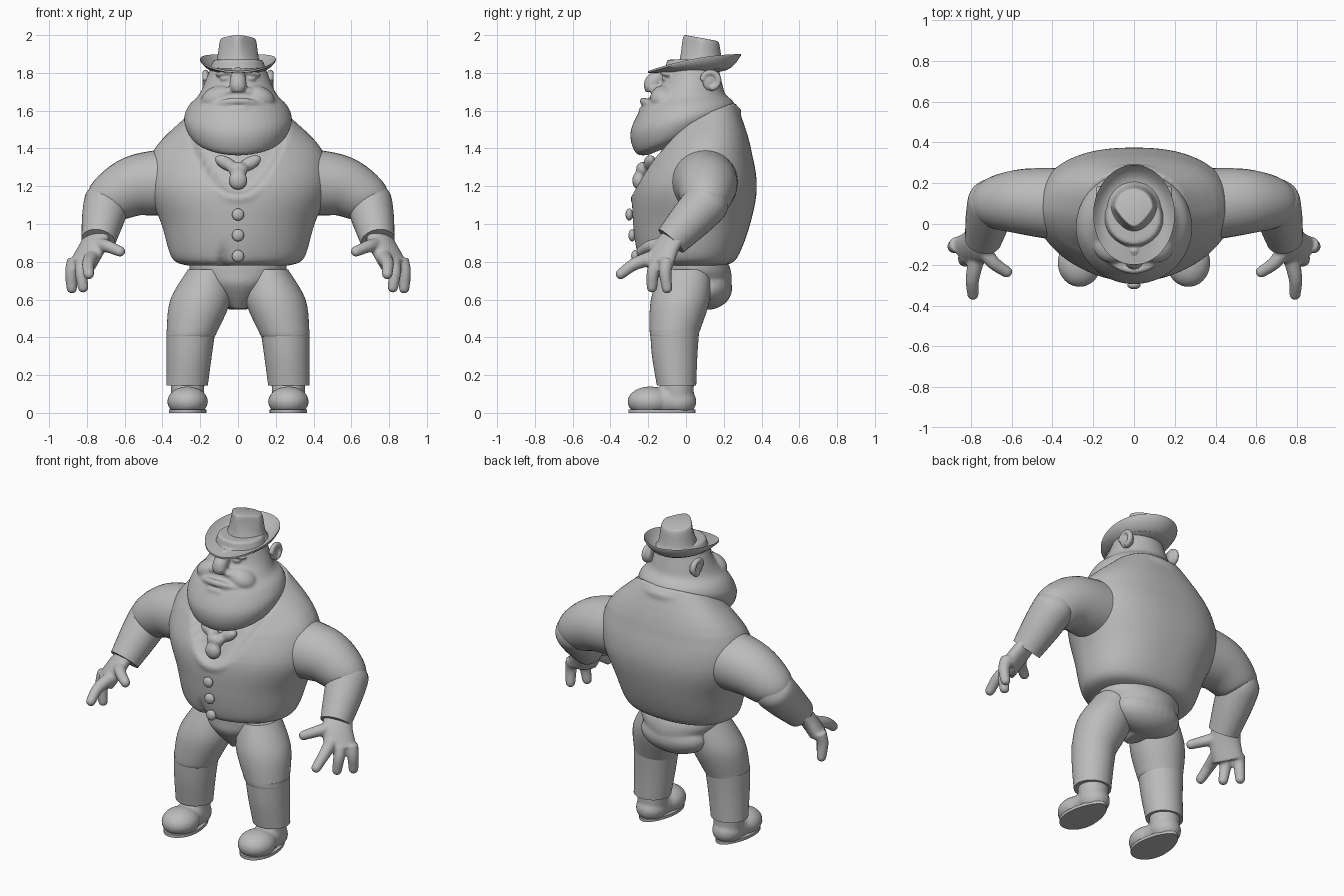
import bpy, bmesh, math
from mathutils import Vector, Matrix, Euler

if "Cube" in bpy.data.objects:
    bpy.data.objects.remove(bpy.data.objects["Cube"], do_unlink=True)

grey = (.5, .5, .5, 1)
clay = bpy.data.materials.new("clay grey")
clay.use_nodes = True
clay.diffuse_color = grey
clay.node_tree.nodes["Principled BSDF"].inputs["Base Color"].default_value = grey


def clamp(value):
    return max(0, min(1, value))


def circle(count):
    angles = [math.tau * i / count for i in range(count)]
    return [(math.cos(a), math.sin(a)) for a in angles]


def spline(rows, steps=5):
    """Smooth a list of equal-length rows by a curve through them."""
    points = [Vector(row) for row in rows]
    padded = [points[0], *points, points[-1]]
    result = []
    for a, b, c, d in zip(padded, padded[1:], padded[2:], padded[3:]):
        for step in range(steps):
            t = step / steps
            slope_b, slope_c, rise = (c - a) / 2, (d - b) / 2, c - b
            result.append(b + t * slope_b + t * t * (3 * rise - 2 * slope_b - slope_c)
                          + t ** 3 * (slope_b + slope_c - 2 * rise))
    return result + [points[-1]]


def skin(bm, rings):
    """Join rings of points into a closed, capped surface."""
    loops = [[bm.verts.new(point) for point in ring] for ring in rings]
    for low, high in zip(loops, loops[1:]):
        for i in range(len(low)):
            bm.faces.new((low[i - 1], low[i], high[i], high[i - 1]))
    bm.faces.new(loops[0])
    bm.faces.new(loops[-1])


def squared(value, power):
    return math.copysign(abs(value) ** power, value)


def loft(bm, rows, lean=lambda z: 0, tilt=lambda z: 0, front=1, back=1, count=48):
    """Upright body from rows of z, y, half width, half depth; front and back
    powers below one square the section off, above one make it pointed."""
    rings = []
    for z, y, width, depth in spline(rows):
        ring = []
        for c, s in circle(count):
            power = back if s > 0 else front
            c, s = squared(c, power), squared(s, power)
            ring.append((lean(z) + width * c, y + depth * s, z + tilt(z) * depth * s))
        rings.append(ring)
    skin(bm, rings)


def tube(bm, rows, wide=(1, 0, 0), squash=1, count=32):
    """Limb along a path of x, y, z, radius; squash thins it across the wide axis."""
    path = spline(rows)
    rings = []
    for i, row in enumerate(path):
        before, after = path[max(i - 1, 0)], path[min(i + 1, len(path) - 1)]
        along = Vector((after - before)[:3]).normalized()
        thin = along.cross(Vector(wide)).normalized()
        broad = thin.cross(along)
        rings.append([Vector(row[:3]) + row[3] * (thin * squash * c + broad * s)
                      for c, s in circle(count)])
    skin(bm, rings)


def blob(bm, place, size, turn=(0, 0, 0)):
    matrix = Matrix.LocRotScale(Vector(place), Euler(turn), Vector(size))
    bmesh.ops.create_uvsphere(bm, u_segments=24, v_segments=16, radius=1, matrix=matrix)


def finish(bm, name, side=1, voxel=0, soften=3):
    """Turn a mesh into a shaded object, optionally melting its pieces together."""
    for v in bm.verts:
        v.co.x *= side
    bmesh.ops.recalc_face_normals(bm, faces=bm.faces)
    mesh = bpy.data.meshes.new(name)
    bm.to_mesh(mesh)
    bm.free()
    mesh.materials.append(clay)
    ob = bpy.data.objects.new(name, mesh)
    bpy.context.collection.objects.link(ob)
    bpy.ops.object.select_all(action="DESELECT")
    ob.select_set(True)
    bpy.context.view_layer.objects.active = ob
    if voxel:
        melt = ob.modifiers.new("melt", "REMESH")
        melt.mode, melt.voxel_size, melt.use_smooth_shade = "VOXEL", voxel, True
        ob.modifiers.new("soften", "SMOOTH").iterations = soften
        bpy.ops.object.shade_smooth()
    else:
        bpy.ops.object.shade_smooth_by_angle(angle=math.radians(50))


# Jacket, with a sunken neckline, a split hem and a rolled collar
bm = bmesh.new()
loft(bm, [(.78, 0, .27, .2), (.82, .01, .35, .26), (1, .03, .405, .31), (1.2, .05, .48, .325),
          (1.4, .08, .44, .26), (1.57, .06, .25, .2)],
     tilt=lambda z: 1.8 * max(0, z - 1.36), front=1.08, back=.84, count=96)
for v in bm.verts:
    x, y, z = v.co
    if y < 0:
        neckline = 1.13 + 5 * x * x
        v.co.y += .045 * clamp((z - neckline) / .06)
        v.co.y += .04 * math.exp(-(50 * x + 4) ** 2) * clamp(9 - 10 * z)
collar = []
for c, s in circle(24) + [(1, 0)]:
    collar.append((.26 * s, -.26 * c, 1.59 - .46 * ((1 + c) / 2) ** 2, .034))
tube(bm, collar, wide=(0, 0, 1))
finish(bm, "jacket", voxel=.012)

# Cravat
bm = bmesh.new()
blob(bm, (0, -.225, 1.29), (.055, .04, .04))
blob(bm, (0, -.25, 1.23), (.05, .035, .05))
for s in (1, -1):
    blob(bm, (.06 * s, -.19, 1.32), (.07, .035, .035), (0, -.5 * s, 0))
finish(bm, "cravat", voxel=.009)

# Buttons
for i in range(3):
    bm = bmesh.new()
    blob(bm, (0, .015 * i - .3, 1.05 - .11 * i), (.032, .02, .032))
    finish(bm, f"button_{i + 1}")

# Head: heavy tilted jowls rising to a narrow skull
bm = bmesh.new()
loft(bm, [(1.41, -.09, .12, .11), (1.45, -.05, .235, .215), (1.54, -.02, .285, .275),
          (1.62, 0, .265, .25), (1.68, .01, .21, .2), (1.75, .03, .175, .16), (1.87, .03, .13, .13)],
     tilt=lambda z: 1.4 * max(0, 1.7 - z))

# Nose, cheeks, eyes and brows
tube(bm, [(0, -.11, 1.81, .03), (0, -.175, 1.75, .045), (0, -.18, 1.7, .035)])
blob(bm, (0, -.185, 1.73), (.045, .04, .03))
for s in (1, -1):
    blob(bm, (.052 * s, -.155, 1.7), (.036, .035, .024))
    blob(bm, (.11 * s, -.11, 1.67), (.09, .08, .06), (0, .4 * s, 0))
    blob(bm, (.065 * s, -.11, 1.77), (.03, .02, .014))
    blob(bm, (.07 * s, -.11, 1.8), (.06, .025, .012), (0, .2 * s, .3 * s))

# Drooping mouth on a full muzzle
blob(bm, (0, -.14, 1.635), (.16, .09, .04))
lip = []
for i in range(-4, 5):
    bend = (i / 4) ** 2
    lip.append((.04 * i, .08 * bend - .225, 1.65 - .035 * bend, .02 - .012 * bend))
tube(bm, lip, wide=(0, 0, 1))
blob(bm, (0, -.225, 1.605), (.07, .025, .016))
finish(bm, "head", voxel=.009)

# Hat brim, curling up at the sides and most at the back
bm = bmesh.new()
reach = (.3, .5, .7, .8, .9, 1)
rings = []
for f, thick in [(f, .045 - .035 * f) for f in reach] + [(f, 0) for f in reversed(reach)]:
    rings.append([(.2 * f * c, .045 + .245 * f * s,
                   1.8 + thick + f ** 5 * (.045 * (1 + s) + .02 * c * c))
                  for c, s in circle(64)])
skin(bm, rings)
finish(bm, "hat_brim")

# Hat crown, pinched toward the front with a sloping top
bm = bmesh.new()
crown_y = .08
loft(bm, [(z, crown_y, r, r) for z, r in ((1.82, .14), (1.87, .112), (1.97, .096), (1.985, .08))],
     tilt=lambda z: 1.8 - z)
for v in bm.verts:
    v.co.x *= 1 - 5 * max(0, crown_y - v.co.y) * clamp(8 * (v.co.z - 1.83))
finish(bm, "hat_crown")

# Pelvis with a broad seat
bm = bmesh.new()
loft(bm, [(.55, .03, .04, .09), (.67, .04, .19, .19), (.74, .04, .25, .2), (.8, .03, .26, .19)])
blob(bm, (0, .11, .66), (.22, .135, .115))
finish(bm, "pelvis", voxel=.012)

# Each finger runs from a knuckle to a tip
fingers = [((.775, -.18, .82), (.79, -.345, .735)), ((.82, -.15, .8), (.82, -.18, .665)),
           ((.865, -.1, .81), (.88, -.1, .66)), ((.74, -.12, .89), (.625, -.235, .855))]

for s, side in ((1, "left_"), (-1, "right_")):
    # Ear with a curled rim
    bm = bmesh.new()
    blob(bm, (.16, .13, 1.755), (.02, .045, .05), (0, 0, .3))
    around = circle(12)
    tube(bm, [(.172, .13 + .042 * b, 1.76 + .042 * a, .016) for a, b in around[-3:] + around[:7]])
    finish(bm, side + "ear", s, voxel=.006)

    # Sleeves
    bm = bmesh.new()
    tube(bm, [(.4, .1, 1.22, .175), (.55, .11, 1.2, .16), (.68, .105, 1.13, .13), (.72, .1, 1.08, .09)],
         wide=(0, 1, 0))
    finish(bm, side + "upper_sleeve", s)
    bm = bmesh.new()
    tube(bm, [(.69, .18, 1.2, .05), (.69, .13, 1.14, .115), (.71, .05, 1.05, .115), (.74, -.08, .91, .09)])
    finish(bm, side + "forearm_sleeve", s)

    # Hand
    bm = bmesh.new()
    tube(bm, [(.74, -.05, .95, .08), (.775, -.11, .87, .09), (.825, -.14, .78, .09)],
         wide=(.7, .7, 0), squash=.55)
    for knuckle, tip in fingers:
        base, end = Vector(knuckle), Vector(tip)
        bend = (base + end) / 2 + Vector((.01, -.01, .01))
        tube(bm, [(*base, .04), (*bend, .033), (*end, .028)], wide=(.6, -.4, .7))
        blob(bm, end, (.028, .028, .028))
    finish(bm, side + "hand", s, voxel=.008)

    # Trouser leg
    bm = bmesh.new()
    loft(bm, [(.4, -.06, .125, .12), (.43, -.06, .134, .132), (.6, -.03, .16, .156), (.76, 0, .11, .13)],
         lean=lambda z: .36 - .27 * z)
    finish(bm, side + "thigh", s)
    bm = bmesh.new()
    loft(bm, [(.145, -.05, .11, .104), (.3, -.06, .12, .12), (.44, -.06, .13, .13)],
         lean=lambda z: .28 - .07 * z)
    finish(bm, side + "shin", s)

    # Shoe: heel, instep, toe and ankle
    bm = bmesh.new()
    middle = .267
    for y, width, length in ((-.04, .09, .095), (-.11, .088, .11), (-.19, .108, .12)):
        blob(bm, (middle, y, .06), (width, length, .08))
    loft(bm, [(.06, -.045, .085, .085), (.16, -.045, .09, .087)], lean=lambda z: middle)
    for v in bm.verts:
        v.co.z = max(v.co.z, .005)
    finish(bm, side + "shoe", s, voxel=.01)

    # Sole, narrower at the heel
    bm = bmesh.new()
    loft(bm, [(0, -.127, .095, .178), (.018, -.127, .095, .178)], lean=lambda z: middle)
    for v in bm.verts:
        v.co.x = middle + (v.co.x - middle) * (.9 - v.co.y)
    finish(bm, side + "sole", s)
